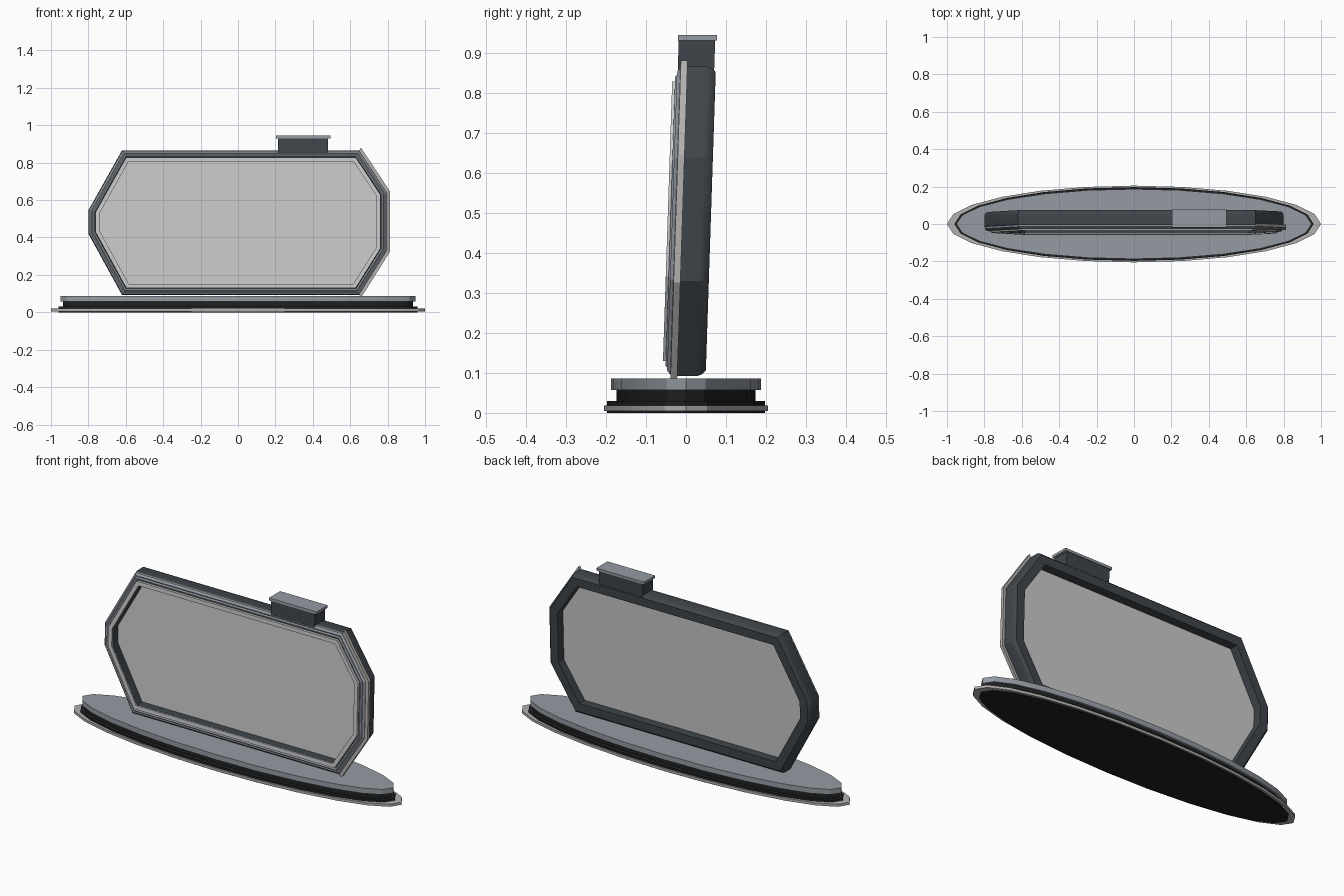
import bpy, bmesh, math
from mathutils import Vector

if "Cube" in bpy.data.objects:
    bpy.data.objects.remove(bpy.data.objects["Cube"])

def material(name, r, g, b, a=1.0):
    m = bpy.data.materials.new(name)
    m.diffuse_color = (r, g, b, a)
    m.use_nodes = True
    m.node_tree.nodes["Principled BSDF"].inputs["Base Color"].default_value = m.diffuse_color
    return m

DARK = material("dark_metal", 0.05, 0.06, 0.07)
STEEL = material("steel", 0.3, 0.33, 0.37)
BLACK = material("black_rubber", 0.014, 0.015, 0.016)
PALE = material("pale_trim", 0.45, 0.44, 0.43)
GLASS = material("glass", 0.68, 0.68, 0.7, 0.4)

def lean(p):
    # the whole screen tilts slightly backwards
    return (p[0], p[1] + (p[2] - 0.48) * 0.033, p[2])

def finish(name, bm, mat):
    bmesh.ops.recalc_face_normals(bm, faces=bm.faces)
    me = bpy.data.meshes.new(name)
    bm.to_mesh(me)
    bm.free()
    me.materials.append(mat)
    ob = bpy.data.objects.new(name, me)
    bpy.context.collection.objects.link(ob)
    return ob

def smooth(ob):
    bpy.ops.object.select_all(action='DESELECT')
    bpy.context.view_layer.objects.active = ob
    ob.select_set(True)
    bpy.ops.object.shade_smooth_by_angle(angle=math.radians(30))

def oval(name, rx, ry, z0, z1, mat, n=24):
    bm = bmesh.new()
    rings = [[bm.verts.new((rx * math.cos(2 * math.pi * i / n),
                            ry * math.sin(2 * math.pi * i / n), z))
              for i in range(n)] for z in (z0, z1)]
    for i in range(n):
        j = (i + 1) % n
        bm.faces.new((rings[0][i], rings[0][j], rings[1][j], rings[1][i]))
    bm.faces.new(rings[0][::-1])
    bm.faces.new(rings[1])
    smooth(finish(name, bm, mat))

# screen outline, clockwise in x/z seen from the front
OUTLINE = [Vector(p) for p in ((-0.62, 0.866), (0.65, 0.866), (0.8, 0.64), (0.8, 0.33),
                               (0.65, 0.092), (-0.62, 0.092), (-0.8, 0.42), (-0.8, 0.545))]

def inset(d):
    # mitred inward offset of the outline
    out = []
    n = len(OUTLINE)
    for i, p in enumerate(OUTLINE):
        e0 = (p - OUTLINE[i - 1]).normalized()
        e1 = (OUTLINE[(i + 1) % n] - p).normalized()
        n0, n1 = Vector((e0.y, -e0.x)), Vector((e1.y, -e1.x))
        out.append(p + (n0 + n1) * d / (1 + n0.dot(n1)))
    return out

def frame(name, profile, mat, ids=None):
    # closed (inset, depth) profile carried round the outline or part of it
    bm = bmesh.new()
    closed = ids is None
    ids = list(ids or range(len(OUTLINE)))
    rings = []
    for d, y in profile:
        pts = inset(d)
        rings.append([bm.verts.new(lean((pts[i].x, y, pts[i].y))) for i in ids])
    n, m = len(ids), len(profile)
    for k in range(m):
        a, b = rings[k], rings[(k + 1) % m]
        for i in range(n if closed else n - 1):
            j = (i + 1) % n
            bm.faces.new((a[i], a[j], b[j], b[i]))
    if not closed:
        for i in (0, n - 1):
            bm.faces.new([r[i] for r in rings])
    return finish(name, bm, mat)

def box(name, x0, x1, y0, y1, z0, z1, mat):
    bm = bmesh.new()
    bmesh.ops.create_cube(bm, size=1)
    for v in bm.verts:
        v.co = lean((x0 if v.co.x < 0 else x1, y0 if v.co.y < 0 else y1,
                     z0 if v.co.z < 0 else z1))
    return finish(name, bm, mat)

# stacked oval base
oval("base_foot", 0.96, 0.197, 0.0, 0.03, BLACK)
oval("base_flange", 1.0, 0.205, 0.005, 0.019, PALE)
oval("base_core", 0.935, 0.174, 0.03, 0.058, BLACK)
oval("base_top", 0.95, 0.187, 0.057, 0.086, STEEL)

# rear housing with chamfered edges
smooth(frame("housing", [(0.008, -0.024), (0.0, -0.012), (0.0, 0.04), (0.004, 0.052),
                         (0.014, 0.062), (0.06, 0.062), (0.06, -0.04), (0.045, -0.04),
                         (0.03, -0.024)], DARK))

# stepped front bezel
frame("bezel", [(0.003, -0.018), (0.004, -0.027), (0.014, -0.035), (0.02, -0.033),
                (0.026, -0.039), (0.034, -0.036), (0.036, -0.018)], STEEL)

# pale lip around the screen opening
frame("screen_lip", [(0.038, -0.03), (0.038, -0.046), (0.06, -0.046), (0.06, -0.0405),
                     (0.044, -0.0405)], GLASS)

# trim strip along the right side
frame("side_trim", [(-0.014, -0.026), (-0.014, -0.009), (0.004, -0.009), (0.004, -0.026)],
      PALE, (1, 2, 3, 4))

# recessed glass pane
bm = bmesh.new()
sides = [[bm.verts.new(lean((p.x, y, p.y))) for p in inset(0.059)] for y in (0.008, 0.014)]
for s in sides:
    bm.faces.new(s)
for i in range(8):
    j = (i + 1) % 8
    bm.faces.new((sides[0][i], sides[0][j], sides[1][j], sides[1][i]))
finish("glass_pane", bm, GLASS)

# button block on the top edge
box("top_block", 0.215, 0.482, -0.033, 0.058, 0.855, 0.932, DARK)
box("top_cap", 0.203, 0.495, -0.035, 0.062, 0.93, 0.944, STEEL)
